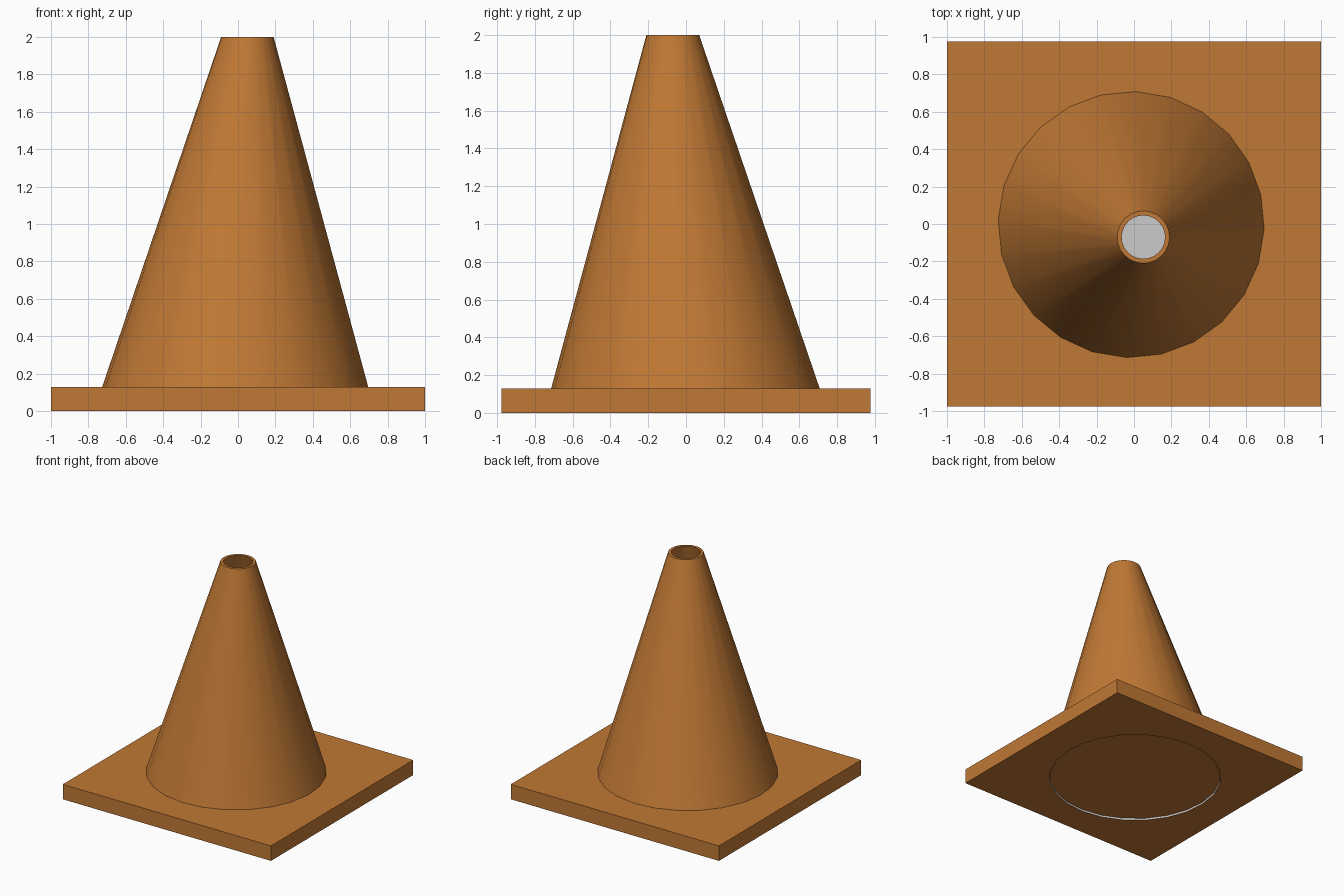
import bpy, bmesh
from math import cos, sin, radians

if "Cube" in bpy.data.objects:
    bpy.data.objects.remove(bpy.data.objects["Cube"])

SIDES = 24


def material(name, rgb):
    m = bpy.data.materials.new(name)
    m.diffuse_color = (*rgb, 1)
    m.use_nodes = True
    m.node_tree.nodes["Principled BSDF"].inputs["Base Color"].default_value = m.diffuse_color
    return m


orange = material("orange_rubber", (0.53, 0.19, 0.035))


def add_object(name, bm, mats):
    me = bpy.data.meshes.new(name)
    bm.to_mesh(me)
    bm.free()
    for m in mats:
        me.materials.append(m)
    ob = bpy.data.objects.new(name, me)
    bpy.context.collection.objects.link(ob)
    return ob


def ring(bm, cx, cy, z, r):
    angles = [radians(-2 + 360 * i / SIDES) for i in range(SIDES)]
    return [bm.verts.new((cx + r * cos(a), cy + r * sin(a), z)) for a in angles]


def bridge(bm, lower, upper, smooth=True):
    for i in range(SIDES):
        j = (i + 1) % SIDES
        f = bm.faces.new((lower[i], lower[j], upper[j], upper[i]))
        f.smooth = smooth


FOOT = (-0.015, -0.003)
TIP = (0.05, -0.07)

# Square base plate with a round opening
bm = bmesh.new()
holes = []
for z in (0, 0.13):
    outer = [bm.verts.new((x, y, z)) for x, y in
             ((-1, -0.976), (1, -0.976), (1, 0.976), (-1, 0.976))]
    inner = ring(bm, *FOOT, z, 0.71)
    edges = [bm.edges.new((loop[i], loop[(i + 1) % len(loop)]))
             for loop in (outer, inner) for i in range(len(loop))]
    bmesh.ops.triangle_fill(bm, edges=edges, use_beauty=True)
    holes.append((outer, inner))
(o0, i0), (o1, i1) = holes
for i in range(4):
    j = (i + 1) % 4
    bm.faces.new((o0[i], o0[j], o1[j], o1[i]))
bridge(bm, i1, i0)
bmesh.ops.recalc_face_normals(bm, faces=bm.faces)
bmesh.ops.dissolve_limit(bm, angle_limit=0.01, verts=bm.verts, edges=bm.edges)
add_object("base_plate", bm, [orange])

# Leaning hollow cone: outer wall, rim, inner wall, foot
bm = bmesh.new()
loops = [ring(bm, *FOOT, 0.13, 0.711), ring(bm, *TIP, 2, 0.14),
         ring(bm, *TIP, 2, 0.116), ring(bm, *FOOT, 0.13, 0.686)]
for k in range(4):
    bridge(bm, loops[k], loops[(k + 1) % 4], smooth=k % 2 == 0)
for k in range(4):
    for i in range(SIDES):
        bm.edges.get((loops[k][i], loops[k][(i + 1) % SIDES])).smooth = False
bmesh.ops.recalc_face_normals(bm, faces=bm.faces)
add_object("cone", bm, [orange])

# Grey floor disc closing the opening, slightly recessed below
bm = bmesh.new()
lip, low, top = [ring(bm, *FOOT, z, r) for z, r in
                 ((0.001, 0.708), (0.015, 0.706), (0.02, 0.706))]
bridge(bm, low, lip, smooth=False)
bm.faces.new(top)
add_object("floor_disc", bm, [])

# Orange underside of the floor
bm = bmesh.new()
bm.faces.new(ring(bm, *FOOT, 0.015, 0.706)[::-1])
add_object("floor_underside", bm, [orange])
